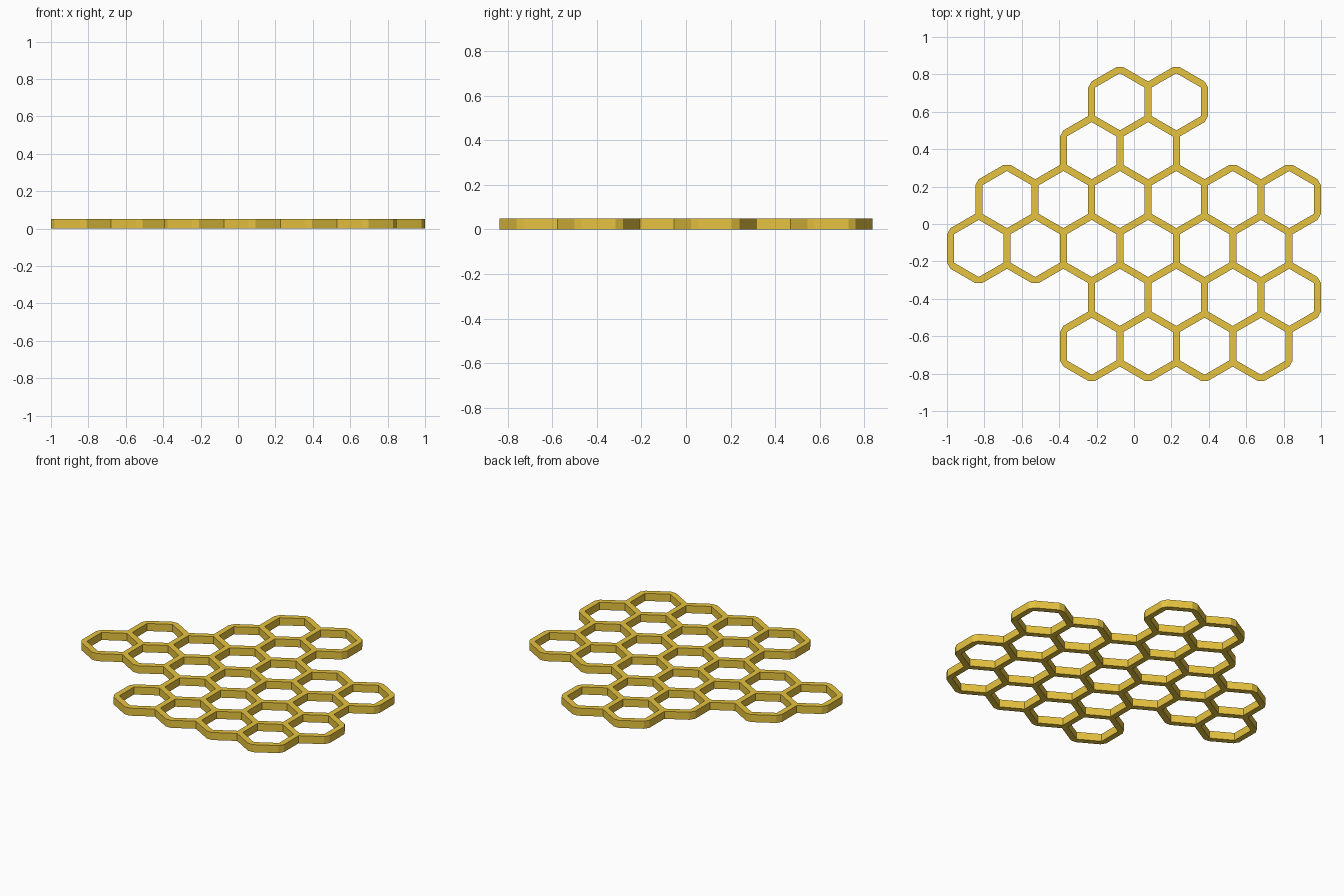
import bpy, bmesh
from math import sin, cos, radians, sqrt

if "Cube" in bpy.data.objects:
    bpy.data.objects.remove(bpy.data.objects["Cube"])

PITCH, WALL, HEIGHT = 0.3018, 0.0375, 0.05
ROW_STEP = PITCH * sqrt(3) / 2
R_IN = (PITCH - WALL) / sqrt(3)

# Rows from bottom to top: (first cell in pitch units, number of cells)
ROWS = [(-0.75, 4), (-0.25, 4), (-2.75, 6), (-2.25, 6), (-0.75, 2), (-0.25, 2)]


def corner(c, k):
    a = radians(30 + 60 * k)
    return (c[0] + R_IN * cos(a), c[1] + R_IN * sin(a))


def neighbour(c, k):
    a = radians(60 * k)
    return (c[0] + PITCH * cos(a), c[1] + PITCH * sin(a))


bm = bmesh.new()
verts, done = {}, set()


def add_face(points):
    keys = [(round(x, 4) + 0.0, round(y, 4) + 0.0) for x, y in points]
    if frozenset(keys) in done:
        return
    done.add(frozenset(keys))
    vs = []
    for key, (x, y) in zip(keys, points):
        if key not in verts:
            verts[key] = bm.verts.new((x, y, 0))
        vs.append(verts[key])
    bm.faces.new(vs)


# Each cell edge gives a wall strip, each cell corner a triangular junction
for j, (start, count) in enumerate(ROWS):
    for i in range(count):
        c = ((start + i) * PITCH, (j - 2.5) * ROW_STEP)
        for k in range(6):
            n, m = neighbour(c, k), neighbour(c, k + 1)
            add_face([corner(c, k - 1), corner(n, k + 3), corner(n, k + 2), corner(c, k)])
            add_face([corner(c, k), corner(n, k + 2), corner(m, k + 4)])

# Weld and raise to full height
bmesh.ops.remove_doubles(bm, verts=bm.verts[:], dist=0.001)
ext = bmesh.ops.extrude_face_region(bm, geom=bm.faces[:], use_keep_orig=True)
top = [g for g in ext["geom"] if isinstance(g, bmesh.types.BMVert)]
bmesh.ops.translate(bm, verts=top, vec=(0, 0, HEIGHT))
bmesh.ops.recalc_face_normals(bm, faces=bm.faces[:])

mesh = bpy.data.meshes.new("honeycomb_panel")
bm.to_mesh(mesh)
bm.free()
panel = bpy.data.objects.new("honeycomb_panel", mesh)
bpy.context.collection.objects.link(panel)

# Honey colour
mat = bpy.data.materials.new("honey")
mat.diffuse_color = (0.8, 0.55, 0.05, 1)
mat.use_nodes = True
mat.node_tree.nodes["Principled BSDF"].inputs["Base Color"].default_value = mat.diffuse_color
mesh.materials.append(mat)
